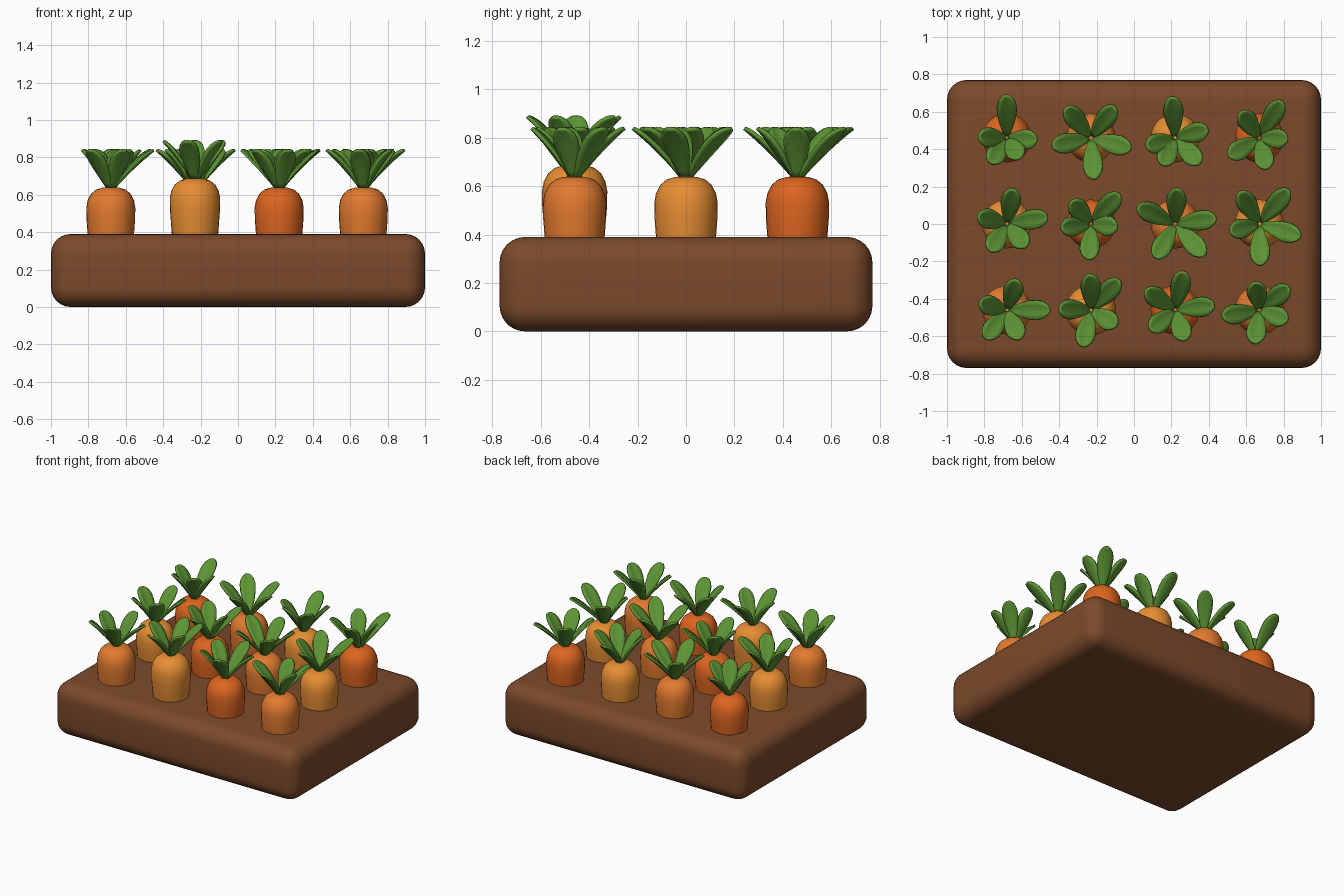
import bpy, bmesh, math
from mathutils import Vector

if "Cube" in bpy.data.objects:
    bpy.data.objects.remove(bpy.data.objects["Cube"])


def material(name, rgb):
    m = bpy.data.materials.new(name)
    m.diffuse_color = (*rgb, 1)
    m.use_nodes = True
    m.node_tree.nodes["Principled BSDF"].inputs["Base Color"].default_value = m.diffuse_color
    return m


SOIL = material("soil", (0.20, 0.068, 0.024))
ORANGES = [material("orange_mid", (0.76, 0.195, 0.028)),
           material("orange_light", (0.80, 0.27, 0.033)),
           material("orange_deep", (0.72, 0.13, 0.014))]
GREEN = material("leaf_green", (0.11, 0.30, 0.035))


def finish(name, bm, mat):
    bmesh.ops.recalc_face_normals(bm, faces=bm.faces)
    me = bpy.data.meshes.new(name)
    bm.to_mesh(me)
    bm.free()
    me.materials.append(mat)
    for p in me.polygons:
        p.use_smooth = True
    ob = bpy.data.objects.new(name, me)
    bpy.context.collection.objects.link(ob)
    return ob


# Soil bed: rounded block
bm = bmesh.new()
bmesh.ops.create_cube(bm, size=1)
for v in bm.verts:
    v.co = Vector((v.co.x * 2, v.co.y * 1.54, (v.co.z + 0.5) * 0.39))
bmesh.ops.bevel(bm, geom=bm.edges[:], offset=0.105, segments=6, profile=0.5, affect='EDGES')
finish("soil_bed", bm, SOIL)

# Carrot root: lathed profile (radius, height)
ROOT = [(0.10, 0.22), (0.116, 0.32), (0.124, 0.39), (0.130, 0.47), (0.131, 0.53),
        (0.124, 0.57), (0.106, 0.605), (0.080, 0.627), (0.045, 0.638)]


def carrot(name, x, y, lift, scale, mat):
    n = 28
    bm = bmesh.new()
    rings = []
    for r, z in ROOT:
        rings.append([bm.verts.new((x + r * scale * math.cos(math.tau * k / n),
                                    y + r * scale * math.sin(math.tau * k / n), z + lift))
                      for k in range(n)])
    for a, b in zip(rings, rings[1:]):
        for k in range(n):
            bm.faces.new((a[k], a[(k + 1) % n], b[(k + 1) % n], b[k]))
    bm.faces.new(rings[0])
    top = bm.verts.new((x, y, 0.641 + lift))
    for k in range(n):
        bm.faces.new((rings[-1][k], rings[-1][(k + 1) % n], top))
    finish(name, bm, mat)


# Leaf: spoon outline (position along leaf, half width), creased at the midrib
LEAF = [(0, 0.014), (0.15, 0.025), (0.35, 0.041), (0.55, 0.051), (0.72, 0.053),
        (0.86, 0.044), (0.95, 0.029), (1.0, 0.012)]


def add_leaf(bm, x, y, z0, angle, reach):
    out = Vector((math.cos(angle), math.sin(angle), 0))
    side = Vector((-out.y, out.x, 0))
    rise = 0.212
    normal = (Vector((0, 0, reach)) - out * rise).normalized()
    rows = []
    for t, w in LEAF:
        c = Vector((x, y, z0)) + out * (0.008 + (reach - 0.008) * t)
        c.z += rise * t * (1.2 - 0.2 * t)
        rows.append([bm.verts.new(c + side * w * s + normal * 0.22 * w * abs(s))
                     for s in (-1, -0.5, 0, 0.5, 1)])
    for a, b in zip(rows, rows[1:]):
        for k in range(4):
            bm.faces.new((a[k], a[k + 1], b[k + 1], b[k]))


# Per plant: five leaf directions in degrees, then five reaches in hundredths
PLANTS = [
    [(72, 0, -66, -127, 165, 17, 23, 17, 19, 15), (91, 47, -31, -103, 178, 19, 22, 16, 20, 17),
     (78, 7, -72, -141, 146, 21, 21, 17, 17, 19), (98, 38, -20, -98, 190, 15, 20, 16, 18, 20)],
    [(80, 10, -49, -122, 164, 19, 22, 16, 17, 16), (130, 47, -7, -93, 188, 16, 22, 14, 19, 16)
     , (87, 8, -47, -120, 155, 19, 22, 23, 21, 22), (121, 50, -17, -89, 195, 20, 24, 23, 22, 16)],
    [(90, -4, -57, -123, 178, 23, 16, 13, 16, 15), (129, 53, -15, -86, 192, 21, 21, 22, 22, 21),
     (94, 15, -46, -115, 197, 22, 18, 19, 16, 16), (125, 59, -2, -77, 211, 17, 23, 15, 17, 19)],
]

for j, row in enumerate(PLANTS):
    for i, plant in enumerate(row):
        x, y = -0.68 + 0.45 * i, -0.46 + 0.46 * j
        big = (i, j) == (1, 0)
        lift, scale = (0.048, 1.03) if big else (0, 1)
        tag = f"{j + 1}_{i + 1}"
        carrot("carrot_" + tag, x, y, lift, scale, ORANGES[(i + j) % 3])
        bm = bmesh.new()
        for deg, reach in zip(plant[:5], plant[5:]):
            add_leaf(bm, x, y, 0.626 + lift, math.radians(deg), reach / 100)
        ob = finish("leaves_" + tag, bm, GREEN)
        mod = ob.modifiers.new("thickness", 'SOLIDIFY')
        mod.thickness = 0.014
        mod.offset = 0
